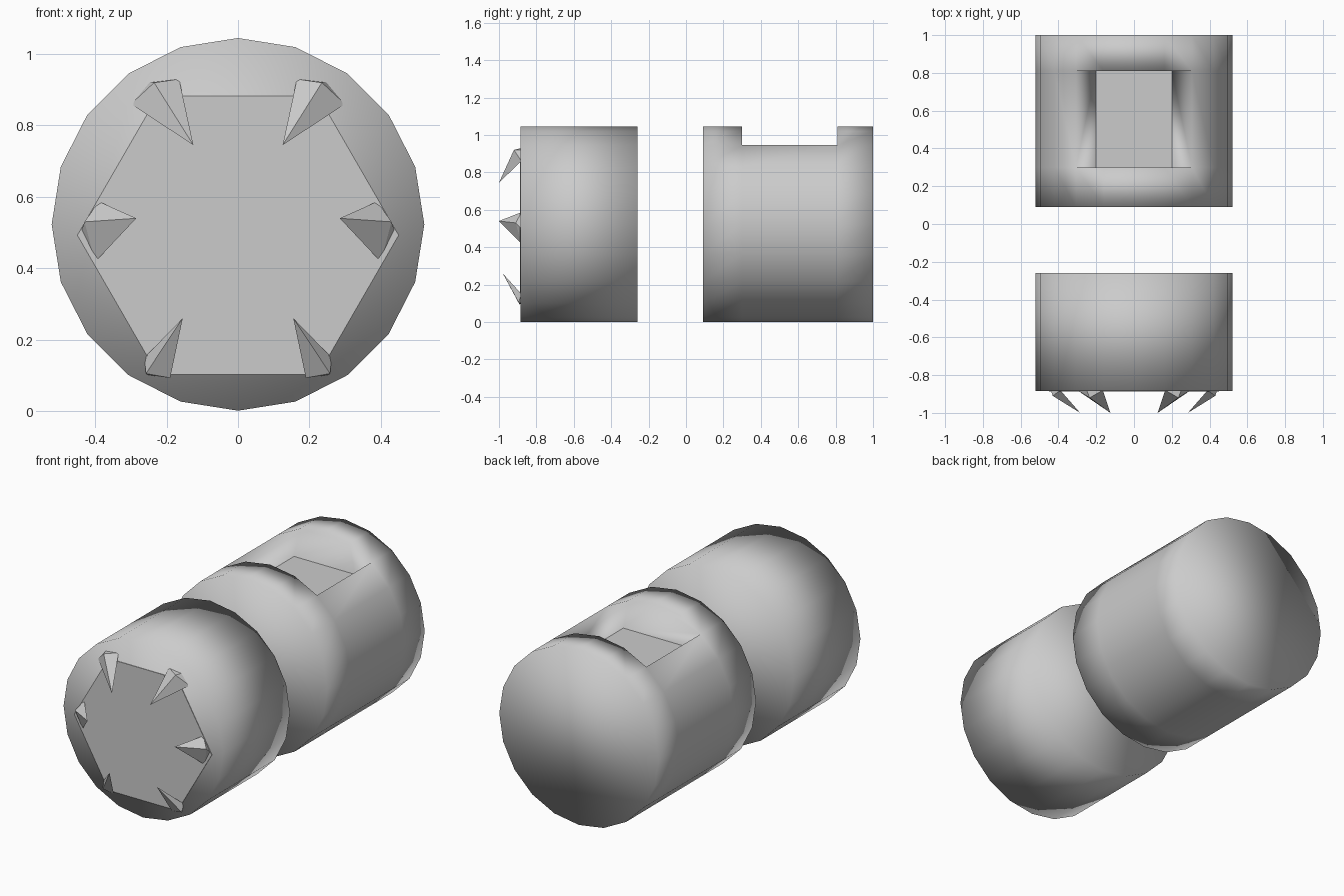
import bpy, bmesh, math
from mathutils import Vector

if "Cube" in bpy.data.objects:
    bpy.data.objects.remove(bpy.data.objects["Cube"])

R, CZ, N = 0.522, 0.523, 20


def finish(bm, name):
    bmesh.ops.recalc_face_normals(bm, faces=bm.faces)
    me = bpy.data.meshes.new(name)
    bm.to_mesh(me)
    bm.free()
    ob = bpy.data.objects.new(name, me)
    bpy.context.collection.objects.link(ob)
    return ob


def ring(bm, y, r=R, cz=CZ, n=N):
    return [bm.verts.new((r * math.cos(2 * math.pi * i / n), y,
                          cz + r * math.sin(2 * math.pi * i / n))) for i in range(n)]


def tube(bm, ys, skip=(), **kw):
    """Capped tube along y; skip holds (section, side) faces left open."""
    rings = [ring(bm, y, **kw) for y in ys]
    n = len(rings[0])
    for s, (a, b) in enumerate(zip(rings, rings[1:])):
        for i in range(n):
            if (s, i) not in skip:
                j = (i + 1) % n
                bm.faces.new((a[i], a[j], b[j], b[i]))
    bm.faces.new(rings[0])
    bm.faces.new(rings[-1])
    return rings


def smooth(bm):
    for f in bm.faces:
        f.smooth = True


# front drum
bm = bmesh.new()
tube(bm, (-0.885, -0.26))
smooth(bm)
finish(bm, "front_drum")

# rear drum with a pocket sunk into its top
bm = bmesh.new()
rings = tube(bm, (0.09, 0.30, 0.81, 1.0), skip={(1, i) for i in (3, 4, 5, 6)})
near, far = rings[1], rings[2]
fn = [bm.verts.new((x, 0.30, 0.845)) for x in (0.2, -0.2)]
ff = [bm.verts.new((x, 0.81, 0.845)) for x in (0.2, -0.2)]
bm.faces.new(near[3:8] + [fn[1], fn[0]])
bm.faces.new(far[3:8] + [ff[1], ff[0]])
bm.faces.new((near[3], far[3], ff[0], fn[0]))
bm.faces.new((near[7], far[7], ff[1], fn[1]))
smooth(bm)
bm.faces.new((fn[0], fn[1], ff[1], ff[0])).smooth = False
finish(bm, "rear_drum")

# hexagonal face plate
bm = bmesh.new()
tube(bm, (-0.888, -0.87), r=0.45, cz=0.4925, n=6)
finish(bm, "hex_plate")

# claws at the hexagon corners: tip, two wide base corners, outer ridge, outer base
claws = {
    "upper": [(-.125, -1.0, .745), (-.30, -.88, .86), (-.165, -.88, .93),
              (-.235, -.92, .92), (-.25, -.88, .92)],
    "middle": [(-.285, -1.0, .54), (-.39, -.88, .587), (-.40, -.88, .418),
               (-.43, -.91, .53), (-.44, -.88, .50)],
    "lower": [(-.155, -.98, .26), (-.262, -.88, .15), (-.19, -.89, .093),
              (-.258, -.895, .105), (-.25, -.88, .10)],
}
for name, pts in claws.items():
    for side, sx in (("left", 1), ("right", -1)):
        bm = bmesh.new()
        vs = [bm.verts.new(Vector((x * sx, y, z))) for x, y, z in pts]
        bmesh.ops.convex_hull(bm, input=vs)
        finish(bm, f"{name}_claw_{side}")
